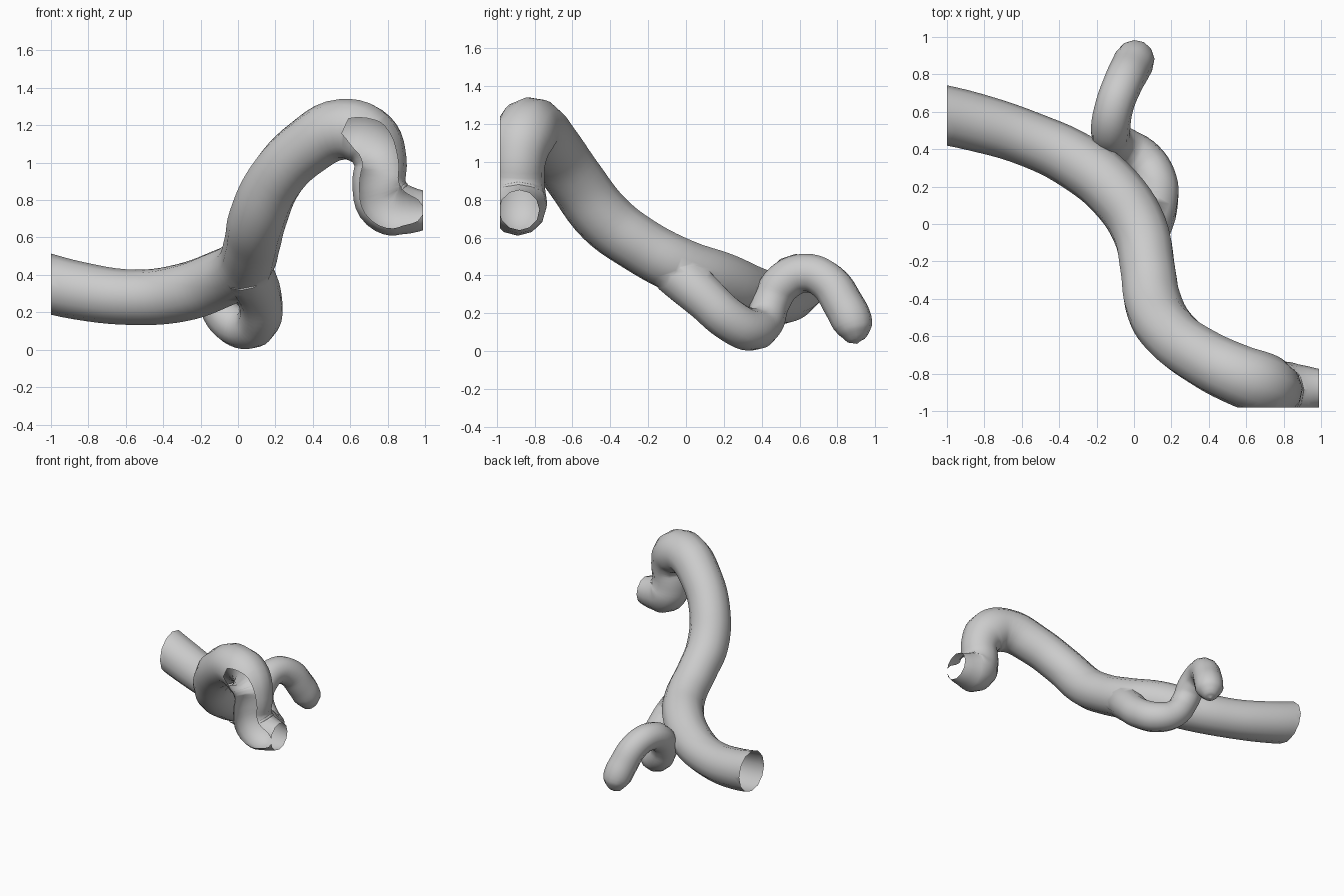
import bpy
import bmesh

cube = bpy.data.objects.get("Cube")
if cube:
    bpy.data.objects.remove(cube, do_unlink=True)

grey = bpy.data.materials.new("plain grey")
grey.use_nodes = True
grey.diffuse_color = (0.6, 0.6, 0.6, 1)
grey.node_tree.nodes["Principled BSDF"].inputs["Base Color"].default_value = (0.6, 0.6, 0.6, 1)


def tube(name, path, resolution=5):
    """Sweep a round section along smooth points given as (x, y, z, radius)."""
    curve = bpy.data.curves.new(name, "CURVE")
    curve.dimensions = "3D"
    curve.bevel_depth = 1
    curve.bevel_resolution = 4
    curve.resolution_u = resolution
    curve.use_fill_caps = True
    spline = curve.splines.new("BEZIER")
    spline.radius_interpolation = "CARDINAL"
    spline.bezier_points.add(len(path) - 1)
    for point, (x, y, z, r) in zip(spline.bezier_points, path):
        point.co = (x, y, z)
        point.radius = r
        point.handle_left_type = point.handle_right_type = "AUTO"
    obj = bpy.data.objects.new(name, curve)
    bpy.context.collection.objects.link(obj)
    bpy.ops.object.select_all(action="DESELECT")
    obj.select_set(True)
    bpy.context.view_layer.objects.active = obj
    bpy.ops.object.convert(target="MESH")
    obj = bpy.context.view_layer.objects.active
    bm = bmesh.new()
    bm.from_mesh(obj.data)
    bmesh.ops.remove_doubles(bm, verts=bm.verts, dist=0.0005)
    bmesh.ops.recalc_face_normals(bm, faces=bm.faces)
    bm.to_mesh(obj.data)
    bm.free()
    obj.data.materials.clear()
    obj.data.materials.append(grey)
    return obj


# Wide main pipe, rising into an arch that drops to an elbow
main_pipe = tube("main_pipe", [
    (-1.15, .61, .39, .16), (-.85, .545, .315, .155), (-.55, .45, .28, .148),
    (-.3, .33, .305, .155), (-.1, .17, .375, .157), (.03, -.03, .447, .153),
    (.075, -.25, .565, .15), (.105, -.43, .7, .155), (.2, -.59, .91, .152),
    (.37, -.715, 1.085, .155), (.56, -.808, 1.178, .163), (.7, -.857, 1.13, .165),
    (.76, -.883, 1.01, .142), (.755, -.89, .88, .144), (.795, -.89, .78, .155),
    (.885, -.885, .75, .135), (1.08, -.875, .752, .085)])

# Narrow side branch, dipping then hooking over to a closed round tip
side_branch = tube("side_branch", [
    (.05, -.05, .42, .135), (.115, .1, .28, .12), (.115, .23, .165, .115),
    (.05, .34, .115, .113), (-.05, .41, .15, .105), (-.115, .45, .26, .1),
    (-.125, .51, .36, .105), (-.105, .63, .412, .103), (-.06, .75, .365, .105),
    (-.02, .83, .25, .108), (.005, .88, .15, .106), (.01, .892, .1, .085),
    (.012, .9, .055, .045), (.013, .904, .04, .004)])

# Join the branch to the main pipe and clear the folds inside tight bends
join = main_pipe.modifiers.new("join", "BOOLEAN")
join.operation = "UNION"
join.solver = "EXACT"
join.use_self = True
join.object = side_branch
bpy.context.view_layer.objects.active = main_pipe
bpy.ops.object.modifier_apply(modifier=join.name)
bpy.data.objects.remove(side_branch, do_unlink=True)
main_pipe.name = "branched_pipe"

# Slice both ends and the front of the elbow flat, leaving them open
bm = bmesh.new()
bm.from_mesh(main_pipe.data)
for spot, normal in (((-1, 0, 0), (-1, 0, 0)),
                     ((.99, 0, 0), (1, 0, 0)),
                     ((0, -.982, 0), (0, -1, 0))):
    geom = bm.verts[:] + bm.edges[:] + bm.faces[:]
    bmesh.ops.bisect_plane(bm, geom=geom, plane_co=spot, plane_no=normal, clear_outer=True)
bm.to_mesh(main_pipe.data)
bm.free()

bpy.ops.object.select_all(action="DESELECT")
main_pipe.select_set(True)
bpy.context.view_layer.objects.active = main_pipe
bpy.ops.object.shade_smooth_by_angle(angle=1.0)
